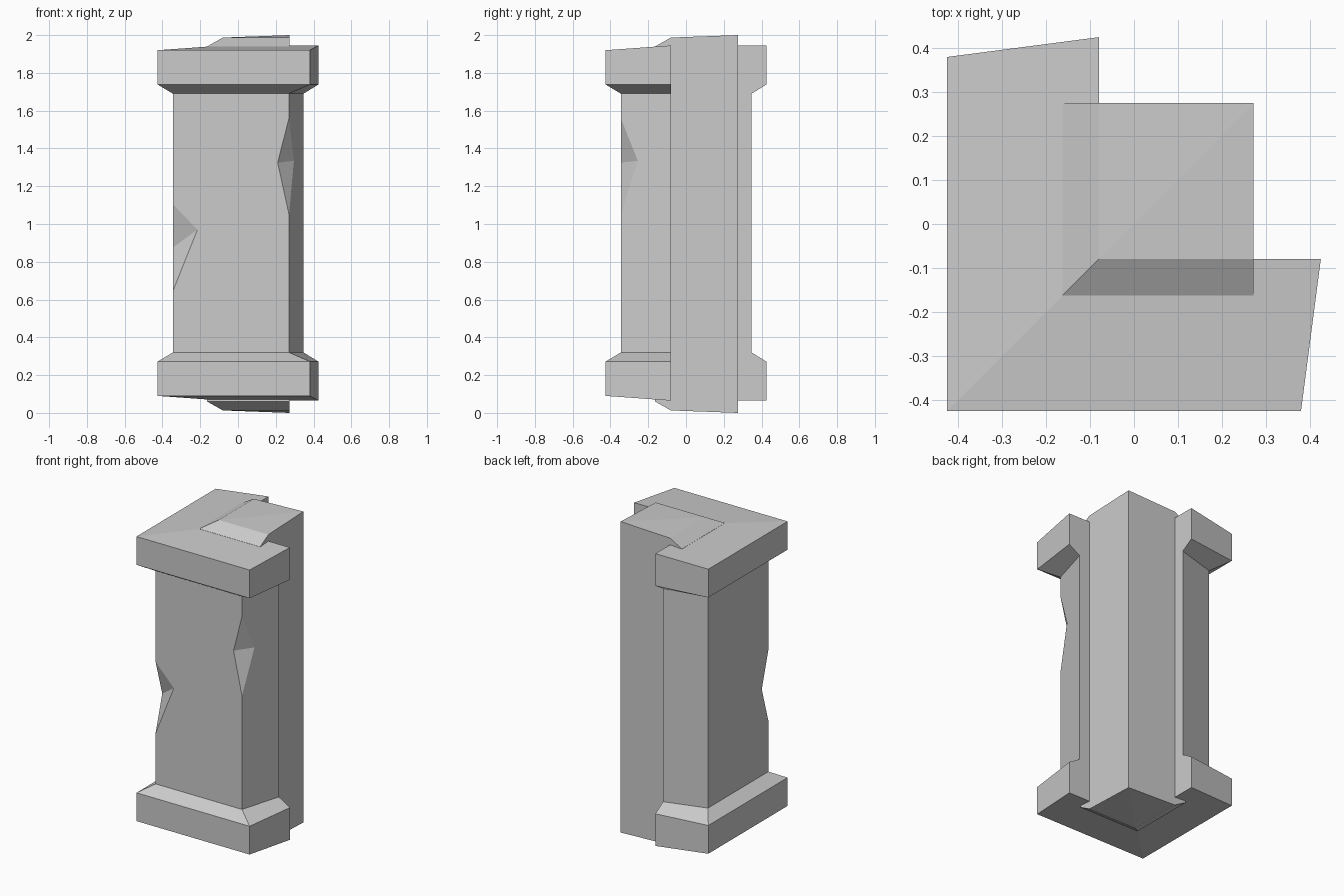
import bpy, bmesh

if "Cube" in bpy.data.objects:
    bpy.data.objects.remove(bpy.data.objects["Cube"])

INNER = -0.08  # inner faces of the L-shaped wrap


def finish(bm, name):
    bmesh.ops.recalc_face_normals(bm, faces=bm.faces)
    mesh = bpy.data.meshes.new(name)
    bm.to_mesh(mesh)
    bm.free()
    obj = bpy.data.objects.new(name, mesh)
    bpy.context.collection.objects.link(obj)
    return obj


# L-shaped stone wrap: rings of (outer offset, front end, inner end, outer z, inner z)
levels = [
    (-0.425, 0.38, 0.425, 0.09, 0.065),
    (-0.425, 0.38, 0.425, 0.272, 0.272),
    (-0.345, 0.27, 0.347, 0.32, 0.32),
]
levels += [(o, e, f, 2.01 - zo, 2.01 - zi) for o, e, f, zo, zi in reversed(levels)]

bm = bmesh.new()
rings = []
for o, e, f, zo, zi in levels:
    pts = [(o, o, zo), (e, o, zo), (f, INNER, zi),
           (INNER, INNER, zi), (INNER, f, zi), (o, e, zo)]
    rings.append([bm.verts.new(p) for p in pts])


# chipped edges of the shaft: top, bottom, bite on front face, bite on side face
def chip(*pts):
    return [bm.verts.new(p) for p in pts]


p1, q1, a1, b1 = chip((-0.345, -0.345, 1.105), (-0.345, -0.345, 0.645),
                      (-0.215, -0.345, 0.97), (-0.345, -0.277, 0.875))
p2, q2, a2, b2 = chip((0.27, -0.345, 1.56), (0.27, -0.345, 1.05),
                      (0.21, -0.345, 1.325), (0.296, -0.255, 1.335))
for p, q, a, b in ((p1, q1, a1, b1), (p2, q2, a2, b2)):
    bm.faces.new((p, a, b))
    bm.faces.new((q, a, b))

for k in range(5):
    lo, hi = rings[k], rings[k + 1]
    for i in range(6):
        j = (i + 1) % 6
        left, right = [], []
        if k == 2:
            right = {0: [q2, a2, p2], 5: [q1, b1, p1]}.get(i, [])
            left = {0: [p1, a1, q1], 1: [p2, b2, q2]}.get(i, [])
        bm.faces.new([lo[i], lo[j]] + right + [hi[j], hi[i]] + left)
for r in (rings[0], rings[-1]):
    bm.faces.new(r[0:4])
    bm.faces.new((r[0], r[3], r[4], r[5]))
finish(bm, "corner_wrap")

# Inner column with mitred, sloping caps mirrored top and bottom
bm = bmesh.new()
cap = [(-0.163, -0.163, 0.94), (0.272, -0.163, 0.94), (0.272, INNER, 0.987),
       (0.272, 0.275, 1.0), (INNER, 0.275, 0.987), (-0.163, 0.275, 0.94),
       (INNER, INNER, 0.987)]
ends = []
for s in (-1, 1):
    v = [bm.verts.new((x, y, 1 + s * h)) for x, y, h in cap]
    ends.append(v)
    for face in ((0, 1, 2, 6), (0, 6, 4, 5), (6, 2, 3), (6, 3, 4)):
        bm.faces.new([v[n] for n in face])
lo, hi = ends
for side in ((0, 1), (1, 2, 3), (3, 4, 5), (5, 0)):
    bm.faces.new([lo[n] for n in side] + [hi[n] for n in reversed(side)])
finish(bm, "inner_column")
